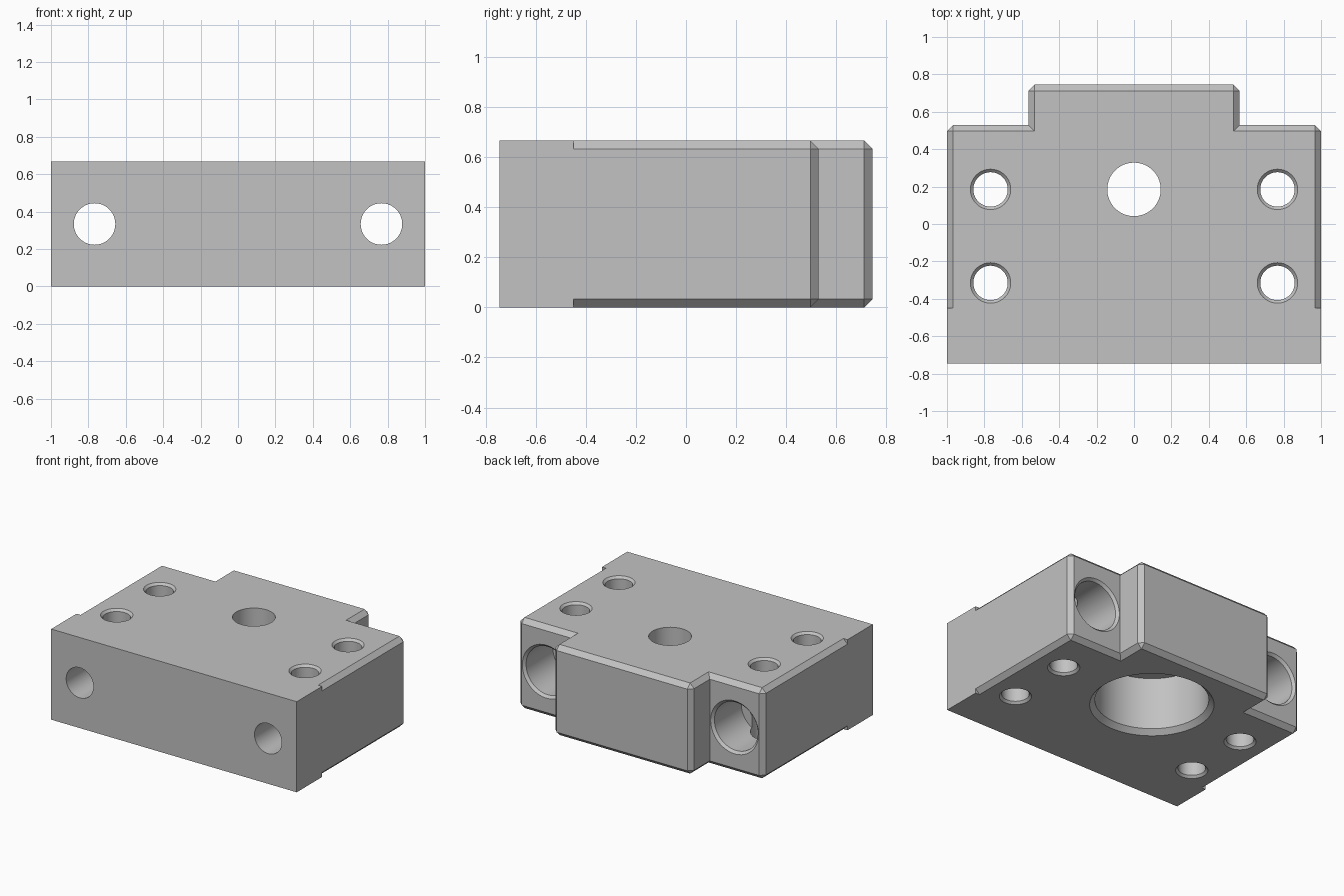
import bpy
import bmesh
import math
from mathutils import Vector

if "Cube" in bpy.data.objects:
    bpy.data.objects.remove(bpy.data.objects["Cube"], do_unlink=True)

HEIGHT = 0.667
CHAMFER = 0.033
FRONT, STEP, BACK = -0.745, 0.53, 0.745
BOSS = 0.565
HOLE_X = 0.767
BORE_Y = 0.185
OVER = 0.003

steel = bpy.data.materials.new("steel grey")
steel.use_nodes = True
grey = (0.54, 0.54, 0.54, 1)
steel.diffuse_color = grey
steel.node_tree.nodes["Principled BSDF"].inputs["Base Color"].default_value = grey


def new_object(name, bm):
    bmesh.ops.recalc_face_normals(bm, faces=bm.faces)
    mesh = bpy.data.meshes.new(name)
    bm.to_mesh(mesh)
    bm.free()
    mesh.materials.append(steel)
    obj = bpy.data.objects.new(name, mesh)
    bpy.context.collection.objects.link(obj)
    return obj


def loft(bm, rings):
    """Skin a stack of equal rings and cap both ends."""
    loops = [[bm.verts.new(p) for p in ring] for ring in rings]
    n = len(loops[0])
    for low, high in zip(loops, loops[1:]):
        for i in range(n):
            j = (i + 1) % n
            bm.faces.new((low[i], low[j], high[j], high[i]))
    bm.faces.new(loops[0][::-1])
    bm.faces.new(loops[-1])


def block():
    """Stepped outline, chamfered at top and bottom except near the front."""
    c = CHAMFER
    # each entry: outer point, point on the top and bottom face
    half = [
        ((1, FRONT), (1, FRONT)),
        ((1, -0.45), (1, -0.45)),
        ((1, -0.45), (1 - c, -0.45)),
        ((1, STEP - c), (1 - c, STEP - c)),
        ((1 - c, STEP), (1 - c, STEP - c)),
        ((BOSS, STEP), (BOSS - c, STEP - c)),
        ((BOSS, BACK - c), (BOSS - c, BACK - c)),
        ((BOSS - c, BACK), (BOSS - c, BACK - c)),
    ]
    pairs = half + [((-a[0], a[1]), (-b[0], b[1])) for a, b in reversed(half)]
    levels = [(1, 0), (0, c), (0, HEIGHT - c), (1, HEIGHT)]
    bm = bmesh.new()
    loft(bm, [[(*p[k], z) for p in pairs] for k, z in levels])
    bmesh.ops.remove_doubles(bm, verts=bm.verts, dist=1e-5)
    return new_object("bearing_block", bm)


def cutter(name, origin, axis, profile, sides=64):
    """Turned solid from (radius, distance along axis) pairs."""
    turn = Vector(axis).to_track_quat("Z", "Y")
    angles = [2 * math.pi * i / sides for i in range(sides)]
    rings = [[Vector(origin) + turn @ Vector((r * math.cos(a), r * math.sin(a), t))
              for a in angles] for r, t in profile]
    bm = bmesh.new()
    loft(bm, rings)
    obj = new_object(name, bm)
    obj.hide_render = True
    return obj


body = block()
cutters = []

# central bore: wide from below, narrow through the top
cutters.append(cutter("centre_bore", (0, BORE_Y, 0), (0, 0, 1), [
    (0.415 + OVER, -OVER), (0.38, 0.035), (0.38, 0.42),
    (0.143, 0.42), (0.143, HEIGHT + 0.1)]))

for side in (-1, 1):
    x = side * HOLE_X
    # vertical holes with chamfered rims at both ends
    for y in (BORE_Y, -0.315):
        r, rim = 0.092, 0.016
        cutters.append(cutter("vertical_hole", (x, y, 0), (0, 0, 1), [
            (r + rim + OVER, -OVER), (r, rim),
            (r, HEIGHT - rim), (r + rim + OVER, HEIGHT + OVER)]))
    # bolt holes, counterbored from the back
    cutters.append(cutter("bolt_hole", (x, STEP, HEIGHT / 2), (0, -1, 0), [
        (0.195 + OVER, -OVER), (0.177, 0.018), (0.177, 0.33),
        (0.111, 0.33), (0.111, STEP - FRONT + 0.1)]))

# cut every hole, then drop the helpers
bpy.ops.object.select_all(action="DESELECT")
bpy.context.view_layer.objects.active = body
body.select_set(True)
for tool in cutters:
    cut = body.modifiers.new("cut", "BOOLEAN")
    cut.operation = "DIFFERENCE"
    cut.solver = "EXACT"
    cut.object = tool
    bpy.ops.object.modifier_apply(modifier=cut.name)
    bpy.data.objects.remove(tool, do_unlink=True)

bpy.ops.object.shade_smooth_by_angle(angle=math.radians(30))
